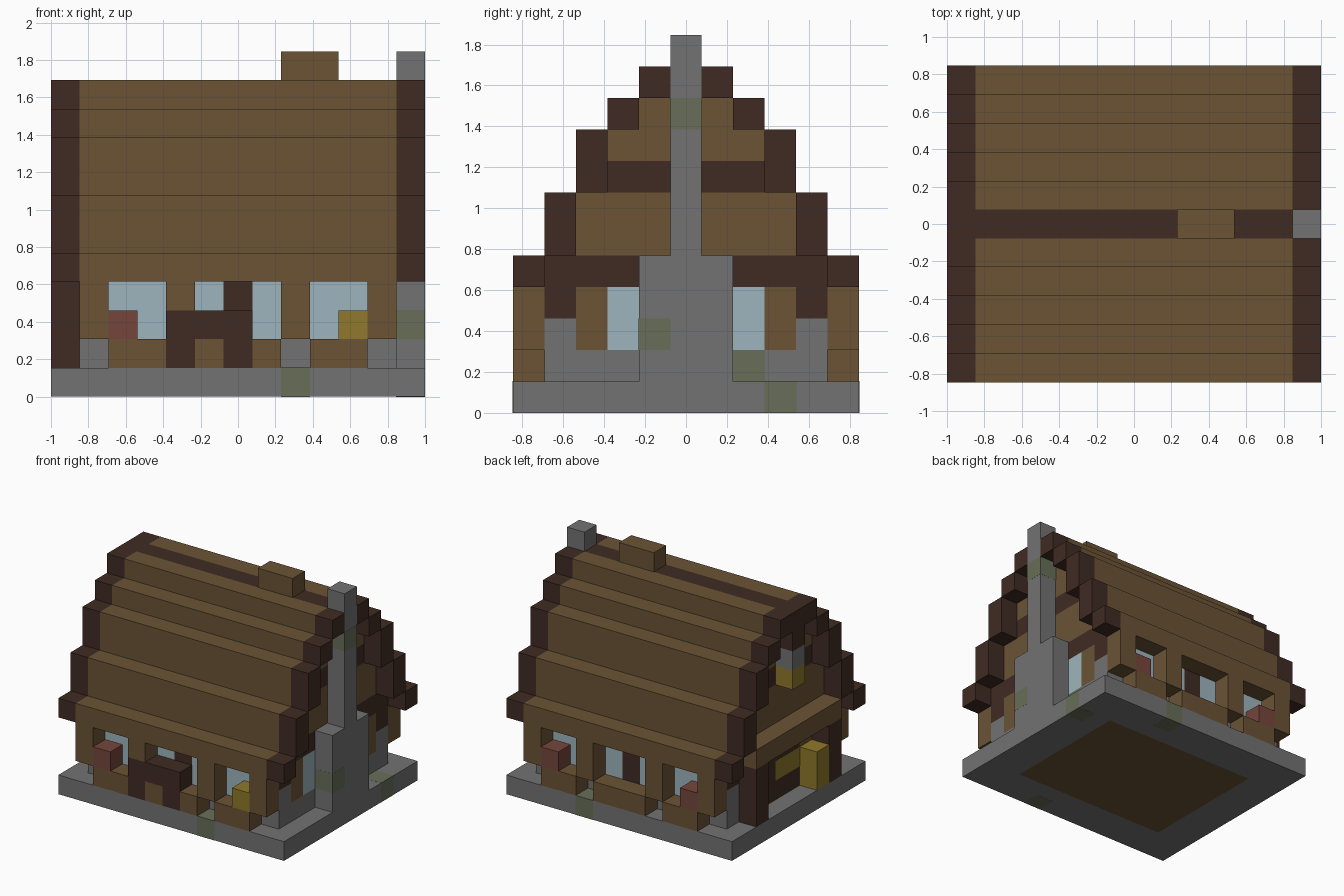
import bpy
import bmesh

if "Cube" in bpy.data.objects:
    bpy.data.objects.remove(bpy.data.objects["Cube"], do_unlink=True)

# Size of one building block, and the number of blocks along x and y
UNIT = 2 / 13
WIDE, DEEP = 13, 11


def make_material(name, red, green, blue):
    mat = bpy.data.materials.new(name)
    mat.use_nodes = True
    mat.diffuse_color = (red, green, blue, 1)
    mat.node_tree.nodes["Principled BSDF"].inputs["Base Color"].default_value = (red, green, blue, 1)
    return mat


plank = make_material("plank_brown", .147, .087, .036)
timber = make_material("dark_timber", .051, .024, .017)
stone = make_material("stone_grey", .17, .17, .17)
moss = make_material("mossy_stone", .138, .156, .098)
glass = make_material("pale_glass", .337, .462, .509)
red = make_material("red_flower", .178, .061, .045)
straw = make_material("yellow_straw", .279, .188, .025)


def box(name, mat, xs, ys, zs, grow=0):
    """Box spanning block ranges; a tiny grow lays its colour over a neighbour."""
    bm = bmesh.new()
    bmesh.ops.create_cube(bm, size=1)
    spans = (xs, ys, zs)
    shift = (WIDE / 2, DEEP / 2, 0)
    for v in bm.verts:
        for i, (low, high) in enumerate(spans):
            v.co[i] = ((low + high) / 2 - shift[i] + v.co[i] * (high - low + grow)) * UNIT
    mesh = bpy.data.meshes.new(name)
    bm.to_mesh(mesh)
    bm.free()
    mesh.materials.append(mat)
    obj = bpy.data.objects.new(name, mesh)
    bpy.context.collection.objects.link(obj)


def block(name, mat, x, y, z, grow=0):
    box(name, mat, (x, x + 1), (y, y + 1), (z, z + 1), grow)


def pair(name, mat, xs, ys, zs):
    """The same box on the front and the back."""
    box(name + "_front", mat, xs, ys, zs)
    box(name + "_back", mat, xs, (DEEP - ys[1], DEEP - ys[0]), zs)


# Stone base around a plank floor
pair("base_edge", stone, (0, WIDE), (0, 2), (0, 1))
for x in (0, 11):
    box("base_side", stone, (x, x + 2), (2, 9), (0, 1))
box("floor", plank, (2, 11), (2, 9), (0, 1))

# Long walls with windows, piers and a stone footing
pair("wall_footing", stone, (1, 12), (1, 2), (1, 2))
pair("wall_head", plank, (1, 11), (1, 2), (4, 5))
for x in (2, 5, 9):
    end = x + (3 if x == 5 else 2)
    if x == 5:
        for pane in (5, 7):
            pair("middle_window", glass, (pane, pane + 1), (1, 2), (2, 4))
        pair("window_mullion", timber, (6, 7), (1, 2), (2, 4))
    else:
        pair("window", glass, (x, end), (1, 2), (2, 4))
for x in (4, 8):
    pair("wall_pier", plank, (x, x + 1), (1, 2), (2, 4))
for x in (1, 4, 8, 11):
    low = 3 if x == 4 else 2
    box("bracket_front", plank, (x, x + 1), (0, 1), (low, 4))
    box("bracket_back", plank, (x, x + 1), (10, DEEP), (2, 4))

# Planters, flowers and the front porch
for x in (2, 9):
    pair("planter", plank, (x, x + 2), (0, 1), (1, 2))
box("planter_middle_back", plank, (5, 8), (10, DEEP), (1, 2))
block("planter_middle_front", plank, 7, 0, 1)
for x in (4, 6):
    block("porch_leg", timber, x, 0, 1)
block("porch_panel", plank, 5, 0, 1)
box("porch_top", timber, (4, 7), (0, 1), (2, 3))
block("red_flower_front", red, 2, 0, 2)
block("yellow_flower_front", straw, 10, 0, 2)
for x in (2, 10):
    block("red_flower_back", red, x, 10, 2)

# End walls: stone corners, planks and timber beams
for x in (1, 11):
    xs = (x, x + 1)
    pair("corner_stone", stone, xs, (1, 2), (2, 3))
    pair("corner_timber", timber, xs, (1, 2), (3, 4))
    pair("end_pier", plank, xs, (2, 3), (2, 4))
    box("end_beam", timber, xs, (1, 10), (4, 5))
    box("gable_low", plank, xs, (2, 9), (5, 7))
    box("gable_beam", timber, xs, (3, 8), (7, 8))
    box("gable_middle", plank, xs, (3, 8), (8, 9))
    box("gable_top", plank, xs, (4, 7), (9, 10))

# Chimney end footing and windows
box("end_footing", stone, (11, 12), (2, 9), (1, 2))
pair("end_window", glass, (11, 12), (3, 4), (2, 4))
box("chimney_backing", stone, (11, 12), (4, 7), (2, 4))

# Chimney
box("chimney_base", stone, (12, WIDE), (4, 7), (1, 5))
box("chimney_stack", stone, (12, WIDE), (5, 6), (5, 12))

# Entrance end: plank wall, posts, beam, straw and hanging lantern
pair("entrance_wall", plank, (1, 2), (2, 4), (1, 2))
pair("entrance_side", plank, (1, 2), (3, 4), (2, 4))
box("entrance_door", timber, (1, 2), (4, 7), (1, 4))
pair("porch_post", timber, (0, 1), (2, 3), (1, 4))
box("porch_beam", plank, (0, 1), (2, 9), (4, 5))
box("straw_stack", straw, (0, 1), (3, 4), (1, 3))
box("straw_inside", straw, (1, 2), (4, 6), (2, 3), .01)
block("lantern_light", straw, 0, 5, 7)
block("lantern_cap", stone, 0, 5, 8)
block("lantern_hanger", timber, 0, 5, 9)

# Stepped roof with dark timber at both ends
steps = ((4, 5), (5, 7), (7, 9), (9, 10), (10, 11))
for row, zs in enumerate(steps):
    ys = (row, row + 1)
    pair("roof_step", plank, (1, 12), ys, zs)
    for x in (0, 12):
        pair("roof_trim", timber, (x, x + 1), ys, zs)
box("roof_ridge", timber, (0, 12), (5, 6), (10, 11))
box("ridge_cap", plank, (8, 10), (5, 6), (11, 12))

# Mossy stones
for x, y, z in ((8, 0, 0), (8, 10, 0), (12, 8, 0), (12, 4, 2), (12, 5, 9), (11, 7, 1)):
    block("mossy_stone", moss, x, y, z, .01)
